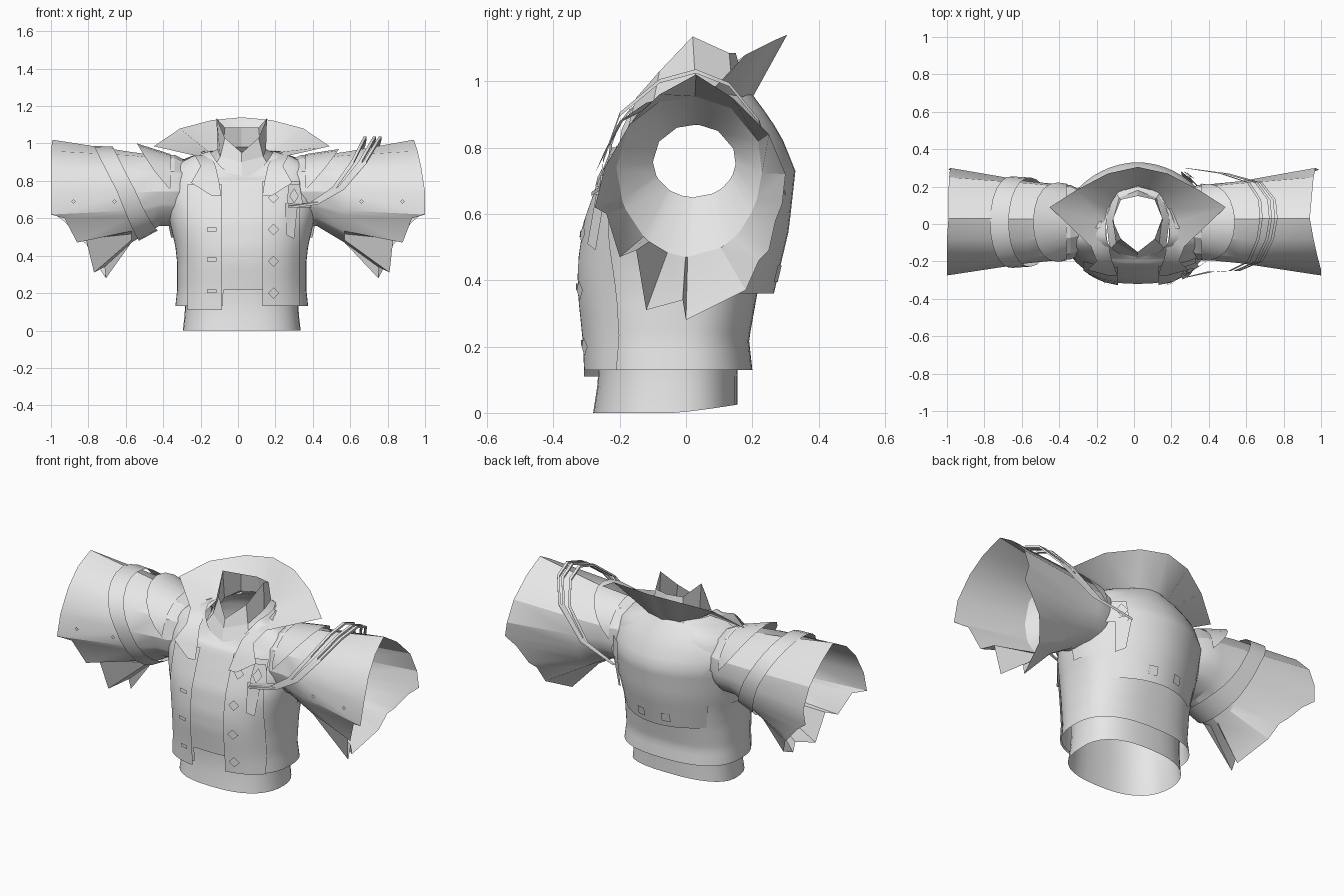
import bpy, math
from mathutils import Vector

cube = bpy.data.objects.get("Cube")
if cube:
    bpy.data.objects.remove(cube)

cloth = bpy.data.materials.new("plain grey cloth")
cloth.use_nodes = True
grey = (0.8, 0.8, 0.8, 1)
cloth.diffuse_color = grey
cloth.node_tree.nodes["Principled BSDF"].inputs["Base Color"].default_value = grey

CX, CY = 0.02, -0.04


def finish(obj, angle=35):
    """Give the object its material and smooth shading with sharp creases."""
    obj.data.materials.append(cloth)
    bpy.ops.object.select_all(action="DESELECT")
    obj.select_set(True)
    bpy.context.view_layer.objects.active = obj
    bpy.ops.object.shade_smooth_by_angle(angle=math.radians(angle))
    return obj


def build(name, verts, faces, angle=35):
    mesh = bpy.data.meshes.new(name)
    mesh.from_pydata([tuple(v) for v in verts], [], faces)
    mesh.validate()
    obj = bpy.data.objects.new(name, mesh)
    bpy.context.collection.objects.link(obj)
    return finish(obj, angle)


def loft(name, rows, closed=True, keep=None, angle=35):
    """Skin equal-length rows of points; keep(centre) may drop faces."""
    n = len(rows[0])
    verts = [Vector(p) for row in rows for p in row]
    faces = []
    for r in range(len(rows) - 1):
        for i in range(n if closed else n - 1):
            j = (i + 1) % n
            face = (r * n + i, r * n + j, (r + 1) * n + j, (r + 1) * n + i)
            centre = sum((verts[k] for k in face), Vector()) / len(face)
            if keep is None or keep(centre):
                faces.append(face)
    return build(name, verts, faces, angle)


def sample(table, key):
    """Linear lookup in a table sorted by its first column."""
    key = min(max(key, table[0][0]), table[-1][0])
    for a, b in zip(table, table[1:]):
        if key <= b[0]:
            t = (key - a[0]) / (b[0] - a[0])
            return [p + (q - p) * t for p, q in zip(a[1:], b[1:])]


# Body profiles: height, half width, front depth, back depth
BODY = [(0.13, 0.355, -0.30, 0.20), (0.22, 0.345, -0.305, 0.19),
        (0.36, 0.345, -0.32, 0.215), (0.45, 0.355, -0.32, 0.23),
        (0.58, 0.385, -0.30, 0.25), (0.70, 0.41, -0.255, 0.26),
        (0.80, 0.40, -0.215, 0.25), (0.88, 0.36, -0.19, 0.23),
        (0.93, 0.27, -0.18, 0.20), (0.96, 0.17, -0.17, 0.18)]
UPPER_BACK = [(0.36, 0.35, -0.3, 0.265), (0.55, 0.39, -0.3, 0.31),
              (0.73, 0.42, -0.3, 0.33), (0.84, 0.40, -0.3, 0.285),
              (0.92, 0.31, -0.2, 0.23), (0.96, 0.2, -0.1, 0.2)]
WAIST = [(0.0, 0.315, -0.28, 0.155), (0.13, 0.30, -0.26, 0.155),
         (0.32, 0.31, -0.27, 0.17)]


def roundness(table):
    """Boxy body sections, but a more pointed upper back."""
    return 1.9 if table is UPPER_BACK else 2.5


def ring(table, z, start=0, end=2 * math.pi, count=36, lift=0.0, dip=0.0):
    """Level section; lift raises its back and dip lowers its front."""
    rx, front, back = sample(table, z)
    power = 2 / roundness(table)
    points = []
    for i in range(count):
        a = start + (end - start) * i / count
        c, s = math.cos(a), math.sin(a)
        depth = (back - CY) if s > 0 else (CY - front)
        points.append((CX + rx * math.copysign(abs(c) ** power, c),
                       CY + depth * math.copysign(abs(s) ** power, s),
                       z + lift * max(s, 0) - dip * max(-s, 0) ** 2))
    return points


def on_body(x, z, off=0.008, side=-1, table=BODY):
    """Point on the front (side -1) or back (side 1) of the body."""
    rx, front, back = sample(table, z)
    power = roundness(table)
    bulge = max(1 - min(abs((x - CX) / rx), 1) ** power, 0) ** (1 / power)
    depth = (back - CY) if side > 0 else (CY - front)
    return (x, CY + side * (depth * bulge + off), z)


def levels(low, high, count):
    return [low + (high - low) * i / (count - 1) for i in range(count)]


def arm_hole(c):
    return abs(c.x) > 0.27 and math.hypot((c.y - 0.02) / 0.15, (c.z - 0.755) / 0.135) < 1


# Torso, open at the arms and the front hem, with a scooped throat
def torso_face(c):
    front_gap = c.y < -0.2 and -0.09 < c.x < 0.14 and c.z < 0.23
    return not (arm_hole(c) or front_gap)


loft("torso", [ring(BODY, z, count=60, dip=max(z - 0.8, 0) * 0.8)
               for z in levels(0.13, 0.96, 30)], keep=torso_face)
loft("waist", [ring(WAIST, z, lift=0.025) for z in levels(0, 0.32, 5)])


# Cropped upper back with a stepped hem
def back_face(c):
    return not arm_hole(c) and (abs(c.x - CX) < 0.27 or c.z > 0.48)


loft("upper_back", [ring(UPPER_BACK, z, 0.08, math.pi + 0.04, 25)
                    for z in levels(0.36, 0.96, 14)], closed=False, keep=back_face)

# Overlapping front panels
for name, x0, x1, z0, z1 in (("right_front_panel", -0.27, -0.085, 0.11, 0.78),
                             ("left_front_panel", 0.13, 0.33, 0.13, 0.80)):
    loft(name, [[on_body(x, z, 0.012) for x in levels(x0, x1, 7)]
                for z in levels(z0, z1, 14)], closed=False)


def plate(name, outline, off=0.022, side=-1, table=BODY):
    build(name, [on_body(x, z, off, side, table) for x, z in outline],
          [tuple(range(len(outline)))])


def diamond(x, z, w, h):
    return [(x - w, z), (x, z - h), (x + w, z), (x, z + h)]


def oblong(x, z, w, h):
    return [(x - w, z - h), (x + w, z - h), (x + w, z + h), (x - w, z + h)]


# Buttons, and square studs on the back
for z in (0.20, 0.37, 0.54, 0.71):
    plate("diamond_button", diamond(0.19, z, 0.03, 0.03))
for z in (0.21, 0.38, 0.54):
    plate("bar_button", oblong(-0.14, z, 0.025, 0.01))
for x in (-0.06, 0.1):
    plate("back_stud", oblong(x, 0.42, 0.025, 0.025), 0.008, 1, UPPER_BACK)

# Chest badge with hanging ribbons, front and back
for side, table in ((-1, BODY), (1, UPPER_BACK)):
    plate("badge", [(0.26, 0.66), (0.35, 0.66), (0.33, 0.78), (0.27, 0.78)], 0.03, side, table)
    plate("badge_centre", diamond(0.30, 0.72, 0.025, 0.04), 0.038, side, table)
    plate("ribbon", [(0.26, 0.51), (0.3, 0.49), (0.32, 0.68), (0.25, 0.68)], 0.028, side, table)
    plate("ribbon_knot", oblong(0.33, 0.67, 0.06, 0.012), 0.04, side, table)

# Wide lapelled collar: inner and outer edge pairs, mirrored
INNER = [(0, 0.2, 0.95), (0.1, 0.17, 0.95), (0.16, 0.08, 0.955), (0.17, 0, 0.95),
         (0.165, -0.08, 0.935), (0.14, -0.19, 0.88), (0.12, -0.24, 0.79), (0.11, -0.275, 0.72)]
OUTER = [(0, 0.305, 1.14), (0.16, 0.27, 1.125), (0.33, 0.18, 1.08), (0.47, 0.09, 0.985),
         (0.25, -0.12, 0.935), (0.22, -0.2, 0.88), (0.27, -0.245, 0.79), (0.16, -0.275, 0.72)]


def both_sides(edge):
    left = [(CX + x, y, z) for x, y, z in edge]
    right = [(CX - x, y, z) for x, y, z in edge[:0:-1]]
    return right + left


loft("collar", [both_sides(INNER), both_sides(OUTER)], closed=False)

# Pointed shirt collar standing around the neck
BAND = [(0, 0.2, 0.955), (0.12, 0.17, 0.95), (0.17, 0.03, 0.95), (0.15, -0.14, 0.87), (0, -0.185, 0.815)]
STAND = [(0, 0.18, 0.98), (0.1, 0.14, 0.98), (0.13, 0.03, 0.97), (0.115, -0.1, 0.93), (0, -0.165, 0.9)]
TIPS = [(0, 0.15, 1.085), (0.09, 0.13, 1.085), (0.135, 0.02, 1.135), (0.09, -0.08, 1.03), (0, -0.15, 0.95)]
loft("neck_band", [both_sides(e) for e in (BAND, STAND)], closed=False)
loft("shirt_collar", [both_sides(e) for e in (STAND, TIPS)], closed=False, angle=20)

# Sleeve rings: distance, half depth, height above and below the arm line
ARM_Y, ARM_Z = 0.01, 0.75
ARM = [(0.26, 0.16, 0.15, 0.17), (0.34, 0.2, 0.19, 0.19), (0.42, 0.205, 0.185, 0.19),
       (0.57, 0.22, 0.205, 0.28), (0.80, 0.25, 0.225, 0.30)]
# Stepped cuff hem, from the top round the front and underneath to the back
HEM = [(0.94, 0.03, 1.02), (0.96, -0.08, 0.96), (0.98, -0.17, 0.87), (1, -0.245, 0.74),
       (1, -0.275, 0.62), (0.93, -0.24, 0.60), (0.88, -0.2, 0.47), (0.83, -0.15, 0.49),
       (0.81, -0.12, 0.31), (0.75, -0.01, 0.34), (0.75, 0, 0.28), (0.8, 0.18, 0.37),
       (0.83, 0.22, 0.46), (0.86, 0.25, 0.49), (0.93, 0.27, 0.58), (0.99, 0.29, 0.63),
       (0.97, 0.3, 0.72), (0.96, 0.25, 0.84), (0.95, 0.14, 0.95)]
ANGLES = [math.atan2((z - ARM_Z) / 0.3, (y - ARM_Y) / 0.28) for x, y, z in HEM]


def arm_point(x, a, sign, grow=0.0):
    depth, up, down = sample(ARM, x)
    s = math.sin(a)
    return (sign * x, ARM_Y + (depth + grow) * math.cos(a),
            ARM_Z + ((up if s > 0 else down) + grow) * s)


for sign, side, lean, flare in ((1, "left", 0, 0.015), (-1, "right", 0.13, 0.045)):
    rows = [[arm_point(x, a, sign) for a in ANGLES] for x in (0.26, 0.34, 0.42, 0.57)]
    rows.append([(sign * min(x + lean * (z - 0.62), 1), y, z) for x, y, z in HEM])
    loft(side + "_sleeve", rows, angle=25)
    # Lining narrowing to the wrist opening
    wrist = [(sign * 0.43, 0.025 + 0.125 * math.cos(a), 0.76 + 0.11 * math.sin(a)) for a in ANGLES]
    loft(side + "_lining", [rows[3], wrist])
    # Shoulder cap with a lifted edge that tapers into the armhole
    cap = [math.pi * i / 12 for i in range(13)]
    loft(side + "_shoulder_cap",
         [[arm_point(0.36 + reach * math.sin(a), a, sign, 0.004 + g * math.sin(a)) for a in cap]
          for reach, g in ((0, 0), (0.18, flare))], closed=False)
    for x in (0.66, 0.88):
        y = -0.235 - (x - 0.66) * 0.12
        build(side + "_cuff_stud", [(sign * (x + dx), y, 0.69 + dz)
              for dx, dz in ((-0.012, 0), (0, -0.012), (0.012, 0), (0, 0.012))], [(0, 1, 2, 3)])

# Slanted strap round the right sleeve
strap = [2 * math.pi * i / 24 for i in range(24)]
loft("right_sleeve_strap", [[arm_point(base + 0.12 * math.sin(a), a, -1, grow) for a in strap]
                            for base, grow in ((0.55, 0.02), (0.65, 0.014))])

# Looped cords over the left sleeve
CORD = [(0.28, -0.285, 0.66), (0.42, -0.255, 0.68), (0.56, -0.25, 0.76), (0.68, -0.2, 0.90),
        (0.74, -0.08, 1.0), (0.76, 0.03, 1.03), (0.75, 0.13, 0.99), (0.68, 0.22, 0.88),
        (0.5, 0.27, 0.72), (0.27, 0.30, 0.66)]
for shift in (0, 0.03, 0.08):
    rows = []
    for x, y, z in CORD:
        slide = shift * (x - 0.27) / 0.49
        rows.append([(x - slide - 0.008, y, z + 0.006), (x - slide + 0.008, y, z + 0.006),
                     (x - slide + 0.008, y, z - 0.006), (x - slide - 0.008, y, z - 0.006)])
    loft("shoulder_cord", rows)
